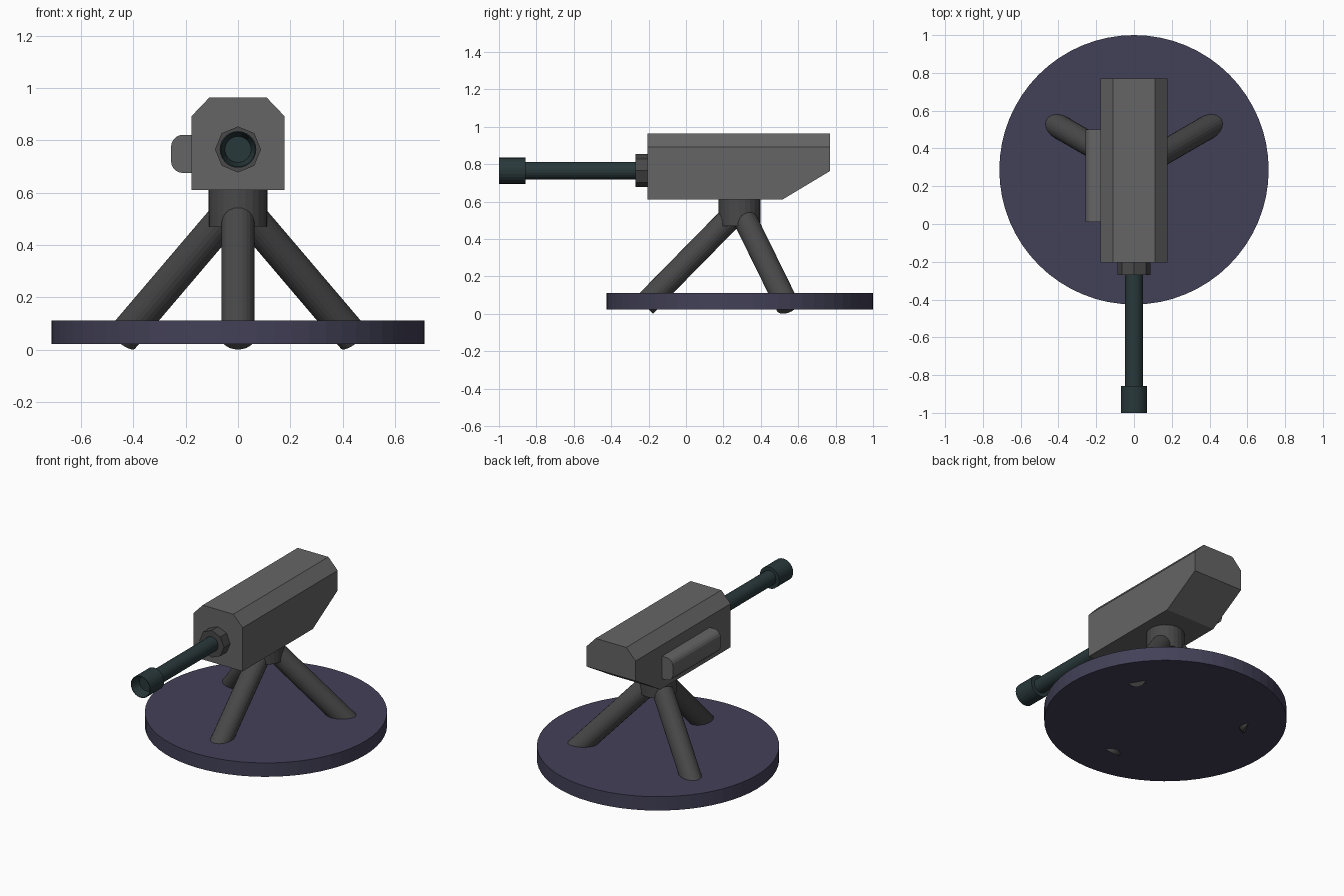
import bpy, bmesh
from math import sin, cos, pi, radians
from mathutils import Vector

if "Cube" in bpy.data.objects:
    bpy.data.objects.remove(bpy.data.objects["Cube"])

CY = 0.287      # y of the stand axis
BZ = 0.765      # height of the barrel axis


def material(name, r, g, b):
    m = bpy.data.materials.new(name)
    m.diffuse_color = (r, g, b, 1)
    m.use_nodes = True
    m.node_tree.nodes["Principled BSDF"].inputs["Base Color"].default_value = m.diffuse_color
    return m


BODY = material("body_grey", 0.13, 0.13, 0.13)
STAND = material("stand_grey", 0.065, 0.065, 0.065)
BARREL = material("barrel_dark", 0.022, 0.04, 0.043)
BASE = material("base_violet", 0.055, 0.052, 0.095)


def finish(name, bm, mat):
    bmesh.ops.recalc_face_normals(bm, faces=bm.faces)
    me = bpy.data.meshes.new(name)
    bm.to_mesh(me)
    bm.free()
    me.materials.append(mat)
    ob = bpy.data.objects.new(name, me)
    bpy.context.collection.objects.link(ob)
    return ob


def rod(name, a, b, r, sides, mat):
    """Capped cylinder between two points."""
    a, b = Vector(a), Vector(b)
    bm = bmesh.new()
    bmesh.ops.create_cone(bm, cap_ends=True, segments=sides, radius1=r,
                          radius2=r, depth=(b - a).length)
    ob = finish(name, bm, mat)
    ob.location = (a + b) / 2
    ob.rotation_euler = (b - a).to_track_quat('Z', 'Y').to_euler()
    return ob


def extrude_xz(bm, profile, y0, y1):
    """Prism from an (x, z) profile running along y."""
    f = bm.faces.new([bm.verts.new((x, y0, z)) for x, z in profile])
    new = bmesh.ops.extrude_face_region(bm, geom=[f])["geom"]
    bmesh.ops.translate(bm, vec=(0, y1 - y0, 0),
                        verts=[v for v in new if isinstance(v, bmesh.types.BMVert)])


# Round base plate
rod("base_plate", (0, CY, 0.022), (0, CY, 0.112), 0.713, 64, BASE)

# Three splayed legs
for name, deg in (("front_leg", -90), ("right_rear_leg", 30), ("left_rear_leg", 150)):
    c, s = cos(radians(deg)), sin(radians(deg))
    rod(name, (0.51 * c, CY + 0.51 * s, 0.045),
        (0.047 * c, CY + 0.047 * s, 0.516), 0.064, 24, STAND)

# Neck under the body
rod("neck", (0, CY, 0.47), (0, CY, 0.63), 0.112, 24, STAND)

# Body: chamfered box with the lower rear corner sliced off
bm = bmesh.new()
half = [(0.177, 0.61), (0.177, 0.893), (0.11, 0.963)]
extrude_xz(bm, half + [(-x, z) for x, z in reversed(half)], -0.205, 0.77)
cut = bmesh.ops.bisect_plane(bm, geom=bm.verts[:] + bm.edges[:] + bm.faces[:],
                             plane_co=(0, 0.515, 0.61),
                             plane_no=(0, 0.153, -0.255), clear_outer=True)
rim = [e for e in cut["geom_cut"] if isinstance(e, bmesh.types.BMEdge)]
bmesh.ops.holes_fill(bm, edges=rim)
finish("body", bm, BODY)

# Side box with rounded outer edges
bm = bmesh.new()
R, outer, top, bottom = 0.046, -0.256, 0.821, 0.675
arc = [(outer + R - R * sin(i * pi / 10), R - R * cos(i * pi / 10)) for i in range(6)]
profile = [(-0.17, bottom)] + [(x, bottom + d) for x, d in arc]
profile += [(x, top - d) for x, d in reversed(arc)] + [(-0.17, top)]
extrude_xz(bm, profile, 0.01, 0.50)
finish("side_box", bm, BODY)

# Octagonal collar and barrel
rod("barrel_collar", (0, -0.27, BZ), (0, -0.19, BZ), 0.088, 8, STAND)
rod("barrel", (0, -0.87, BZ), (0, -0.22, BZ), 0.047, 24, BARREL)

# Hollow muzzle: lathe of (y, radius) points
bm = bmesh.new()
rings = []
for y, r in [(-0.94, 0.05), (-1.0, 0.066), (-1.0, 0.07), (-0.857, 0.07), (-0.857, 0.045)]:
    rings.append([bm.verts.new((r * cos(2 * pi * i / 24), y, BZ + r * sin(2 * pi * i / 24)))
                  for i in range(24)])
for a, b in zip(rings, rings[1:]):
    for i in range(24):
        j = (i + 1) % 24
        bm.faces.new((a[i], a[j], b[j], b[i]))
bm.faces.new(rings[0])
bm.faces.new(rings[-1])
finish("muzzle", bm, BARREL)
